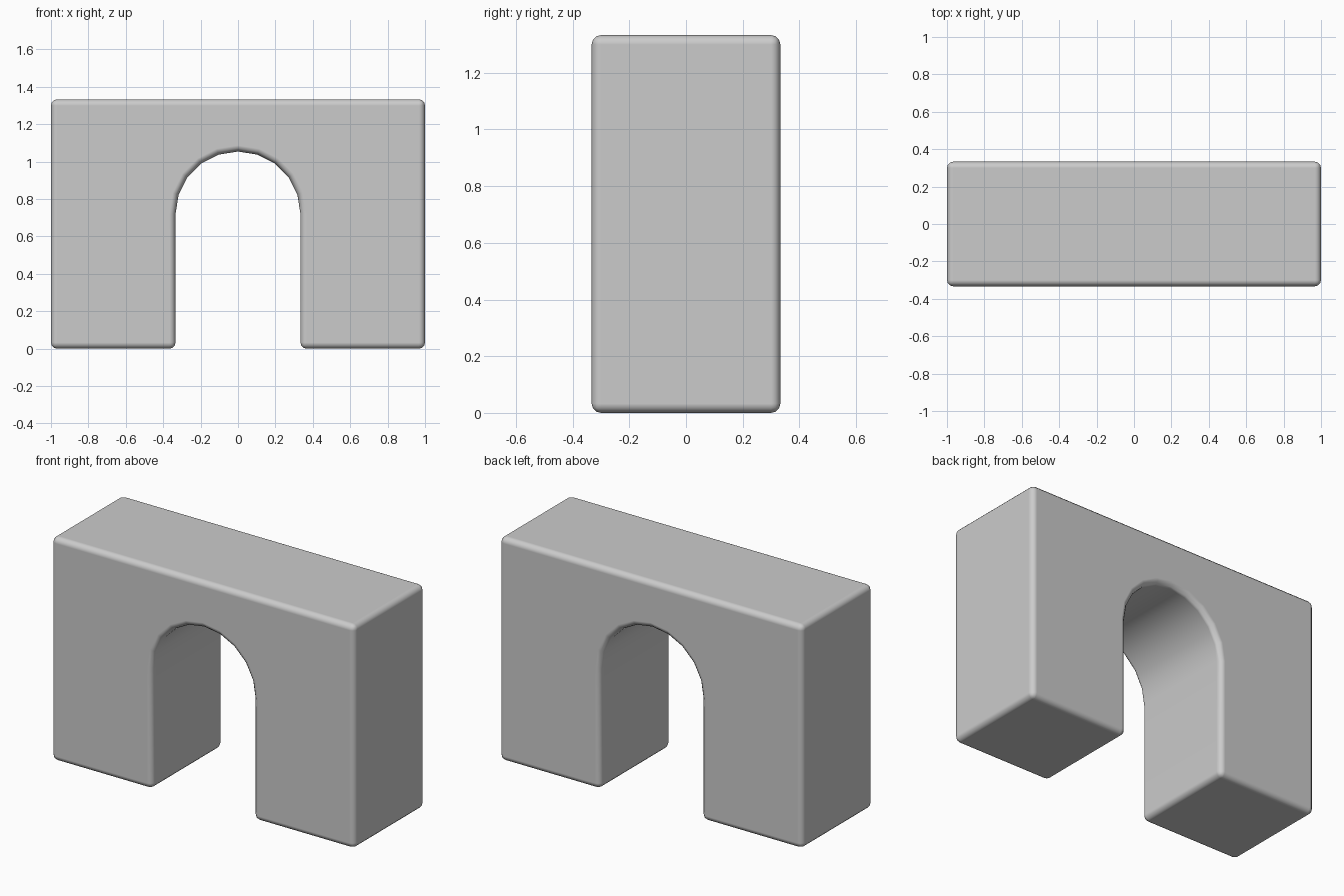
import bpy, bmesh
from math import cos, sin, pi

if "Cube" in bpy.data.objects:
    bpy.data.objects.remove(bpy.data.objects["Cube"])

W, D, H = 1.0, 0.333, 1.333      # half width, half depth, height
R, SPRING, SEGS = 0.334, 0.72, 10  # arch radius, springing height, arc segments

# Front profile: outer block with a round-headed opening
profile = [(R, 0), (W, 0), (W, H), (-W, H), (-W, 0), (-R, 0)]
profile += [(-R * cos(pi * i / SEGS), SPRING + R * sin(pi * i / SEGS))
            for i in range(SEGS + 1)]

# Extrude the profile through the depth
bm = bmesh.new()
face = bm.faces.new([bm.verts.new((x, -D, z)) for x, z in profile])
ext = bmesh.ops.extrude_face_region(bm, geom=[face], use_keep_orig=True)
verts = [v for v in ext["geom"] if isinstance(v, bmesh.types.BMVert)]
bmesh.ops.translate(bm, verts=verts, vec=(0, 2 * D, 0))
bmesh.ops.recalc_face_normals(bm, faces=bm.faces)
mesh = bpy.data.meshes.new("arch_block")
bm.to_mesh(mesh)
bm.free()

arch = bpy.data.objects.new("arch_block", mesh)
bpy.context.collection.objects.link(arch)
bpy.context.view_layer.objects.active = arch
arch.select_set(True)
bpy.ops.object.shade_smooth()

# Softly rounded outer edges
bevel = arch.modifiers.new("rounded_edges", "BEVEL")
bevel.width = 0.033
bevel.segments = 3
bevel.limit_method = "ANGLE"
bevel.angle_limit = 0.6
bevel.harden_normals = True
